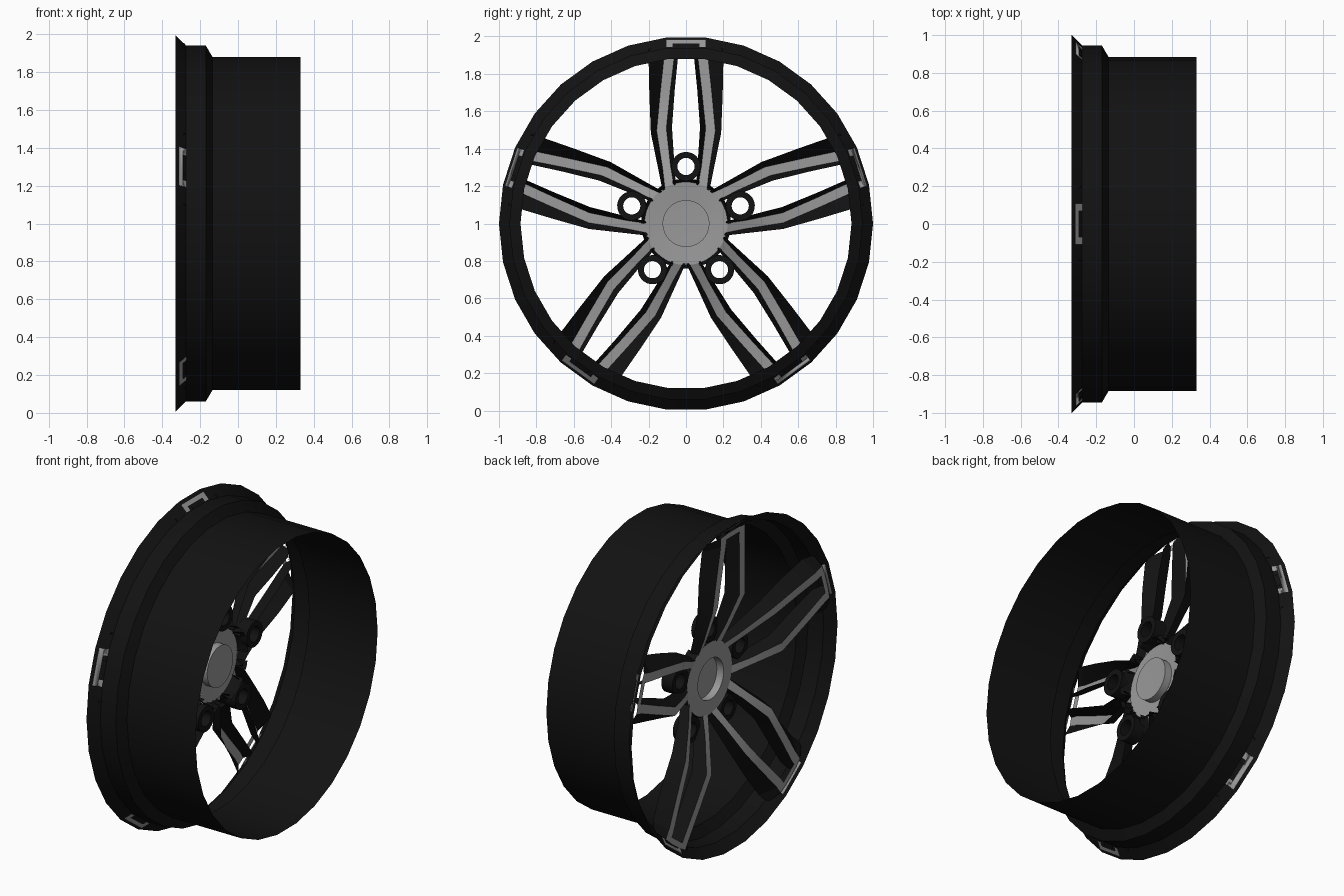
import bpy, bmesh, math
from mathutils import Matrix, Vector

if "Cube" in bpy.data.objects:
    bpy.data.objects.remove(bpy.data.objects["Cube"])


def material(name, value):
    m = bpy.data.materials.new(name)
    m.use_nodes = True
    colour = (value, value, value, 1)
    m.diffuse_color = colour
    m.node_tree.nodes["Principled BSDF"].inputs["Base Color"].default_value = colour
    return m


BLACK = material("gloss black", 0.006)
SILVER = material("machined silver", 0.32)
SPOKES = 5
SIDES = 30


def finish(bm, name, angle=30, recalc=True):
    """Turn a bmesh into an object on the wheel centre, smooth with sharp edges."""
    bmesh.ops.remove_doubles(bm, verts=bm.verts, dist=0.0005)
    if recalc:
        bmesh.ops.recalc_face_normals(bm, faces=bm.faces)
    mesh = bpy.data.meshes.new(name)
    bm.to_mesh(mesh)
    bm.free()
    mesh.materials.append(BLACK)
    mesh.materials.append(SILVER)
    ob = bpy.data.objects.new(name, mesh)
    ob.location.z = 1
    bpy.context.collection.objects.link(ob)
    bpy.ops.object.select_all(action='DESELECT')
    ob.select_set(True)
    bpy.context.view_layer.objects.active = ob
    bpy.ops.object.shade_smooth_by_angle(angle=math.radians(angle))
    return ob


def quad(bm, points, mat=0):
    f = bm.faces.new([bm.verts.new(p) for p in points])
    f.material_index = mat


def lathe(bm, profile, sides, mat=0, keep=lambda degrees: True):
    """Spin (x, radius) points about the axle; keep() picks the wedges to build."""
    step = 2 * math.pi / sides

    def at(p, i):
        return Vector((p[0], p[1] * math.cos(i * step), p[1] * math.sin(i * step)))
    for i in range(sides):
        if keep(math.degrees((i + 0.5) * step)):
            for p, q in zip(profile, profile[1:]):
                pts = [at(p, i), at(p, i + 1), at(q, i + 1), at(q, i)]
                if p[1] == 0:
                    pts = pts[1:]
                quad(bm, pts, mat)


def spoke_turns():
    return [Matrix.Rotation(2 * math.pi * k / SPOKES, 4, 'X') for k in range(SPOKES)]


# Rim: thin barrel, step and flared outer lip
bm = bmesh.new()
lathe(bm, [(-0.33, 1.0), (-0.275, 0.945), (-0.17, 0.945),
           (-0.135, 0.885), (0.33, 0.885)], SIDES)
finish(bm, "rim_barrel", 25)

# Hub: silver face with recessed centre cap
bm = bmesh.new()
lathe(bm, [(-0.16, 0.222), (-0.168, 0.125), (-0.122, 0.125), (-0.126, 0)], 60, 1)
finish(bm, "hub_face")


# Hub skirt: dark edge, left open where the arms leave the hub
def between_arms(degrees):
    rel = abs((degrees - 90 + 36) % 72 - 36)
    return rel < 18 or rel > 30


bm = bmesh.new()
lathe(bm, [(-0.16, 0.222), (-0.1, 0.24)], 60, 0, between_arms)
finish(bm, "hub_skirt")

# Arm stations: radius, face x, wall depth, then outer wall, face edges, inner wall
STATIONS = [
    (0.215, -0.162, 0.05, 0.125, 0.112, 0.065, 0.055),
    (0.32, -0.21, 0.06, 0.147, 0.125, 0.083, 0.062),
    (0.52, -0.29, 0.08, 0.188, 0.157, 0.105, 0.075),
    (0.72, -0.305, 0.08, 0.196, 0.137, 0.084, 0.06),
    (0.90, -0.318, 0.07, 0.2, 0.117, 0.062, 0.042),
    (0.955, -0.32, 0.035, 0.2, 0.115, 0.065, 0.04),
]


def arm_section(station, side):
    r, x, depth, wall_out, out, inn, wall_in = station
    return [Vector((px, side * u, math.sqrt(r * r - u * u)))
            for px, u in ((x + depth, wall_out), (x, out), (x, inn), (x + depth, wall_in))]


# Twin-arm spokes: silver face strip with flaring dark walls
bm = bmesh.new()
for turn in spoke_turns():
    for side in (-1, 1):
        rows = [arm_section(s, side) for s in STATIONS]
        for a, b in zip(rows, rows[1:]):
            for j in range(3):
                quad(bm, [turn @ p for p in (a[j], a[j + 1], b[j + 1], b[j])], int(j == 1))
    # Silver bridge joining both arms at the tip
    r = 0.955
    quad(bm, [turn @ Vector((-0.32, u, z))
              for u, z in ((-0.066, r - 0.035), (0.066, r - 0.035), (0.066, r), (-0.066, r))], 1)
finish(bm, "spokes", 20)

# Lip accents: thin U-shaped plates lying on the flared lip
bm = bmesh.new()
flat = math.cos(math.pi / SIDES)
for turn in spoke_turns():
    for u0, u1, r0, r1 in ((-0.108, 0.108, 0.965, 0.985),
                           (-0.108, -0.07, 0.946, 0.965), (0.07, 0.108, 0.946, 0.965)):
        for lift in (-0.004, 0.004):
            quad(bm, [turn @ Vector((0.67 - r + lift, u, r * flat + lift))
                      for u, r in ((u0, r0), (u1, r0), (u1, r1), (u0, r1))], 1)
finish(bm, "lip_accents")

# Bolt bosses: dark tubes with open holes
bm = bmesh.new()
ring = [(-0.165, 0.046), (-0.165, 0.078), (-0.09, 0.078), (-0.09, 0.046), (-0.165, 0.046)]
for turn in spoke_turns():
    part = bmesh.new()
    lathe(part, ring, 24)
    part.transform(turn @ Matrix.Translation((0, 0, 0.305)))
    temp = bpy.data.meshes.new("boss_part")
    part.to_mesh(temp)
    part.free()
    bm.from_mesh(temp)
    bpy.data.meshes.remove(temp)
finish(bm, "bolt_bosses")
